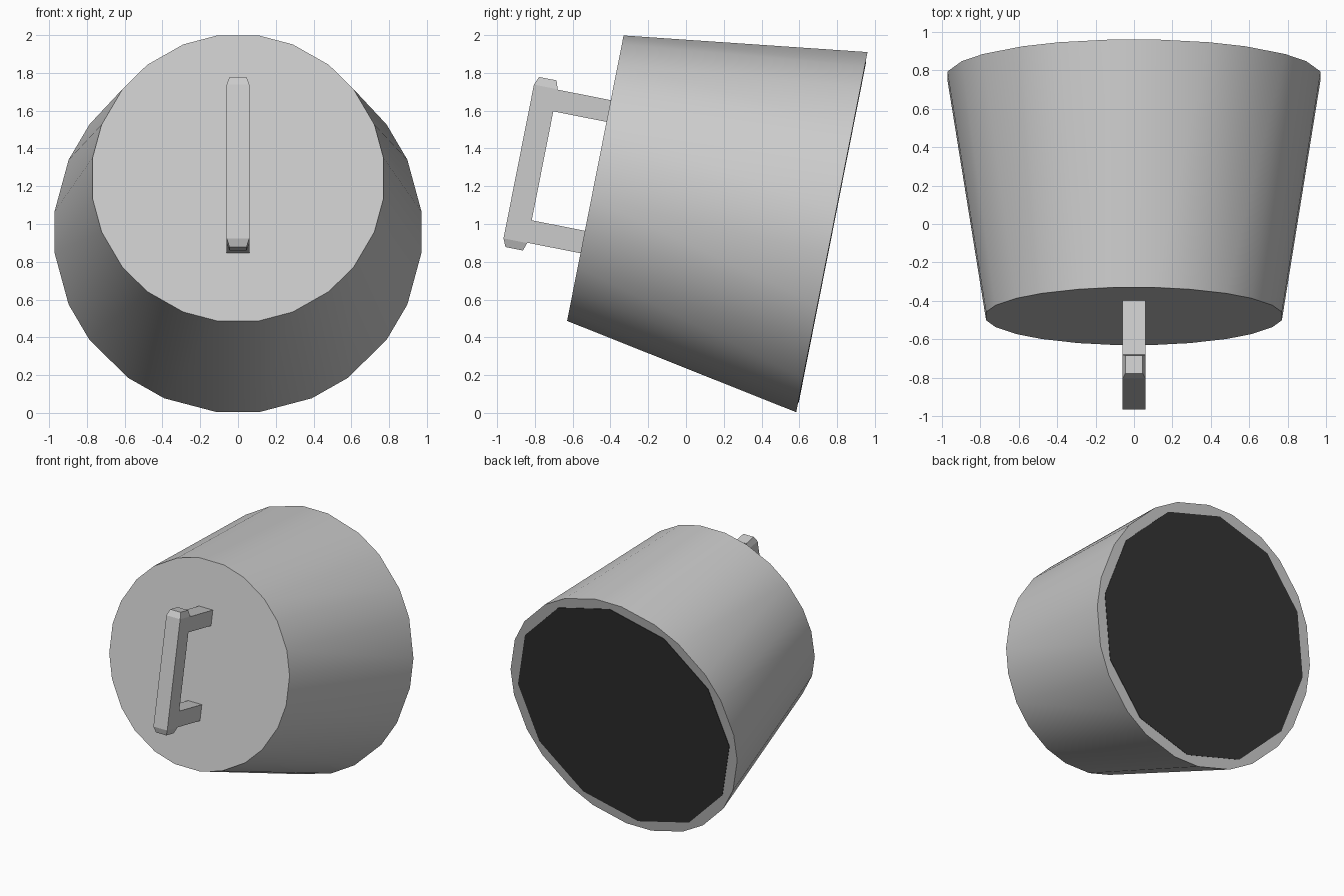
import bpy, bmesh
from math import asin, sin, cos, radians
from mathutils import Matrix

if "Cube" in bpy.data.objects:
    bpy.data.objects.remove(bpy.data.objects["Cube"])

# Local frame: origin at the front face centre, -y out of the front, tilted back
FRAME = Matrix.Translation((0, -0.48, 1.2425)) @ Matrix.Rotation(radians(-11.2), 4, 'X')


def loft(name, rings, smooth=False):
    """Skin a solid through matching closed rings and cap both ends."""
    bm = bmesh.new()
    loops = [[bm.verts.new(FRAME @ Matrix.Translation(p).to_translation()) for p in r] for r in rings]
    n = len(loops[0])
    for a, b in zip(loops, loops[1:]):
        for i in range(n):
            j = (i + 1) % n
            bm.faces.new((a[i], a[j], b[j], b[i]))
    bm.faces.new(loops[0])
    bm.faces.new(loops[-1])
    bmesh.ops.recalc_face_normals(bm, faces=bm.faces)
    me = bpy.data.meshes.new(name)
    bm.to_mesh(me)
    bm.free()
    ob = bpy.data.objects.new(name, me)
    bpy.context.collection.objects.link(ob)
    if smooth:
        bpy.ops.object.select_all(action='DESELECT')
        ob.select_set(True)
        bpy.context.view_layer.objects.active = ob
        bpy.ops.object.shade_smooth_by_angle(angle=radians(30))
    return ob


def chamfered_ring(r, y, z):
    """Twelve-sided ring with each corner cut to a 0.22 wide flat."""
    h = asin(0.11 / r)
    angles = [radians(30 * k) + s * h for k in range(12) for s in (-1, 1)]
    return [(r * sin(a), y, z + r * cos(a)) for a in angles]


def disc_ring(r, y, z):
    return [(r * sin(radians(30 * k)), y, z + r * cos(radians(30 * k))) for k in range(12)]


def bar_ring(w, y0, y1, z):
    return [(-w, y0, z), (w, y0, z), (w, y1, z), (-w, y1, z)]


# Tapered body
loft("body", [chamfered_ring(0.778, 0, 0), chamfered_ring(0.978, 1.284, -0.037)], True)

# Dark panel on the wide back end
panel = loft("back_panel", [disc_ring(0.92, 1.280, -0.037), disc_ring(0.92, 1.287, -0.037)])
dark = bpy.data.materials.new("dark")
dark.diffuse_color = (0.035, 0.035, 0.035, 1)
dark.use_nodes = True
dark.node_tree.nodes["Principled BSDF"].inputs["Base Color"].default_value = dark.diffuse_color
panel.data.materials.append(dark)

# Handle grip with tapered ends
loft("handle_grip", [bar_ring(0.045, -0.396, -0.302, -0.45),
                     bar_ring(0.06, -0.415, -0.287, -0.407),
                     bar_ring(0.06, -0.415, -0.287, 0.423),
                     bar_ring(0.045, -0.396, -0.302, 0.468)])

# Handle legs
for name, z0, z1 in (("handle_leg_lower", -0.405, -0.284), ("handle_leg_upper", 0.304, 0.421)):
    loft(name, [bar_ring(0.06, -0.29, 0.01, z0), bar_ring(0.06, -0.29, 0.01, z1)])
